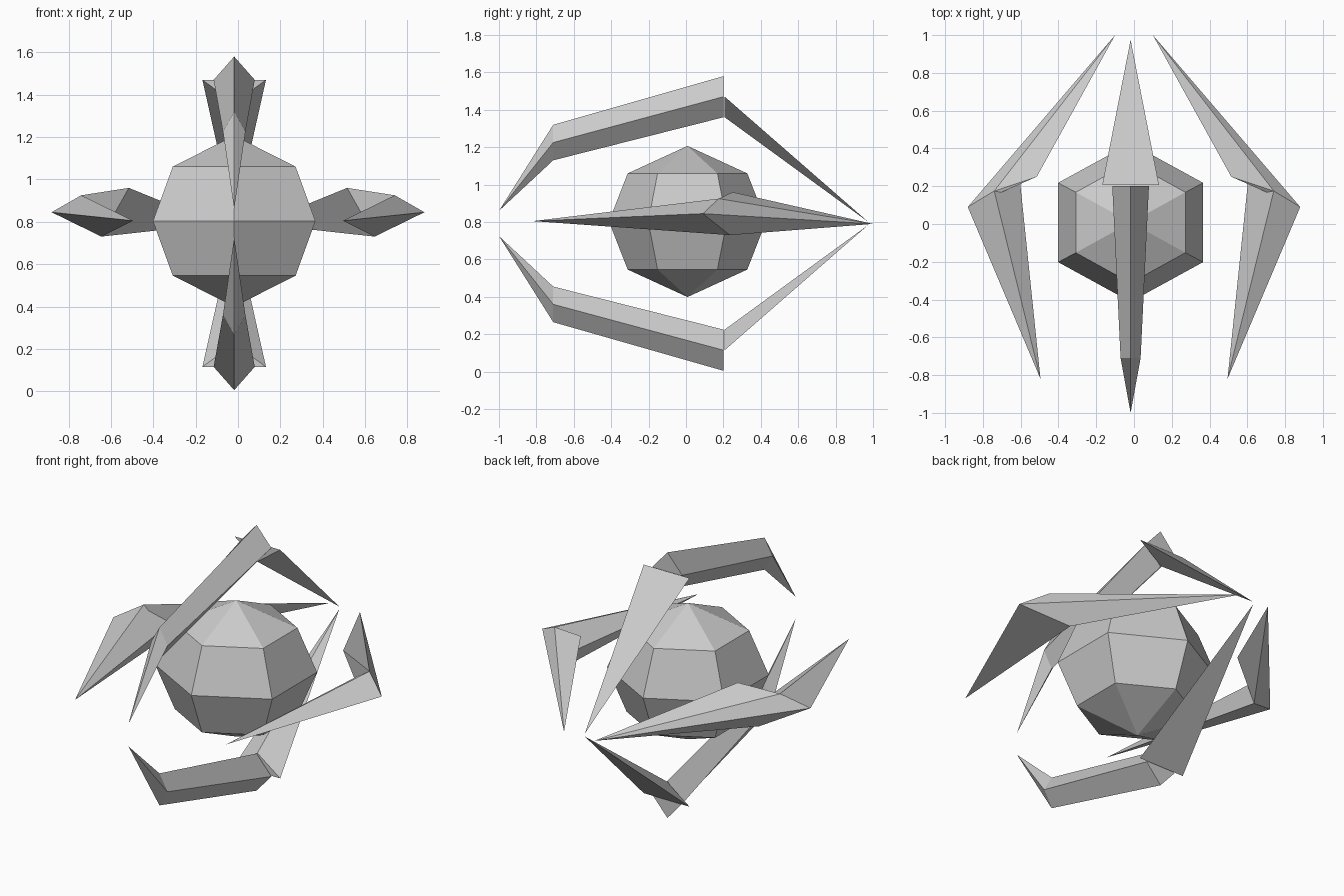
import bpy, bmesh, math

if "Cube" in bpy.data.objects:
    bpy.data.objects.remove(bpy.data.objects["Cube"])

CX = -0.018     # centre line of the core and the vertical claws
MID = 0.7925    # height of the horizontal mirror plane


def loft(name, rings):
    """Skin successive rings; a ring of one point makes a tip."""
    bm = bmesh.new()
    vr = [[bm.verts.new(p) for p in r] for r in rings]
    for a, b in zip(vr, vr[1:]):
        n = max(len(a), len(b))
        for i in range(n):
            j = (i + 1) % n
            if len(a) == 1:
                bm.faces.new((a[0], b[i], b[j]))
            elif len(b) == 1:
                bm.faces.new((a[i], a[j], b[0]))
            else:
                bm.faces.new((a[i], a[j], b[j], b[i]))
    for r in (vr[0], vr[-1]):
        if len(r) > 2:
            bm.faces.new(r)
    bmesh.ops.recalc_face_normals(bm, faces=bm.faces)
    me = bpy.data.meshes.new(name)
    bm.to_mesh(me)
    bm.free()
    ob = bpy.data.objects.new(name, me)
    bpy.context.collection.objects.link(ob)
    return ob


def hexagon(rx, ry, z):
    angles = [math.radians(30 + 60 * k) for k in range(6)]
    return [(CX + rx * math.cos(t), 0.008 + ry * math.sin(t), z) for t in angles]


def diamond(y, z, w, h):
    return [(CX, y, z + h), (CX + w, y, z), (CX, y, z - h), (CX - w, y, z)]


def flip(rings, sx=1, flip_z=False):
    return [[(x * sx, y, 2 * MID - z if flip_z else z) for x, y, z in r] for r in rings]


# faceted core
loft("core", [[(CX, 0.008, 1.207)], hexagon(0.335, 0.32, 1.06),
              hexagon(0.443, 0.42, 0.803), hexagon(0.335, 0.32, 0.546),
              [(CX, 0.008, 0.399)]])

# upper and lower claws: bent diamond arm in front, three-sided spike behind
arm = [[(CX, -1.0, 0.86)], diamond(-0.71, 1.225, 0.053, 0.095),
       diamond(0.2, 1.47, 0.097, 0.11)]
spike = [[(CX - 0.15, 0.207, 1.47), (CX + 0.15, 0.207, 1.47), (CX, 0.207, 1.36)],
         [(CX, 0.975, 0.80)]]
for label, fz in (("upper", False), ("lower", True)):
    loft(label + "_front_arm", flip(arm, flip_z=fz))
    loft(label + "_back_spike", flip(spike, flip_z=fz))

# side claws: two spikes meeting at the elbow
outer, ridge = (0.88, 0.09, 0.845), (0.74, 0.175, 0.925)
inner, under = (0.515, 0.25, 0.96), (0.645, 0.235, 0.73)
side_front = [[(0.495, -0.82, 0.805)], [outer, ridge, (0.605, 0.24, 0.83), under]]
side_back = [[outer, ridge, inner, under], [(0.10, 1.0, 0.79)]]
for label, sx in (("right", 1), ("left", -1)):
    loft(label + "_front_spike", flip(side_front, sx))
    loft(label + "_back_spike", flip(side_back, sx))
